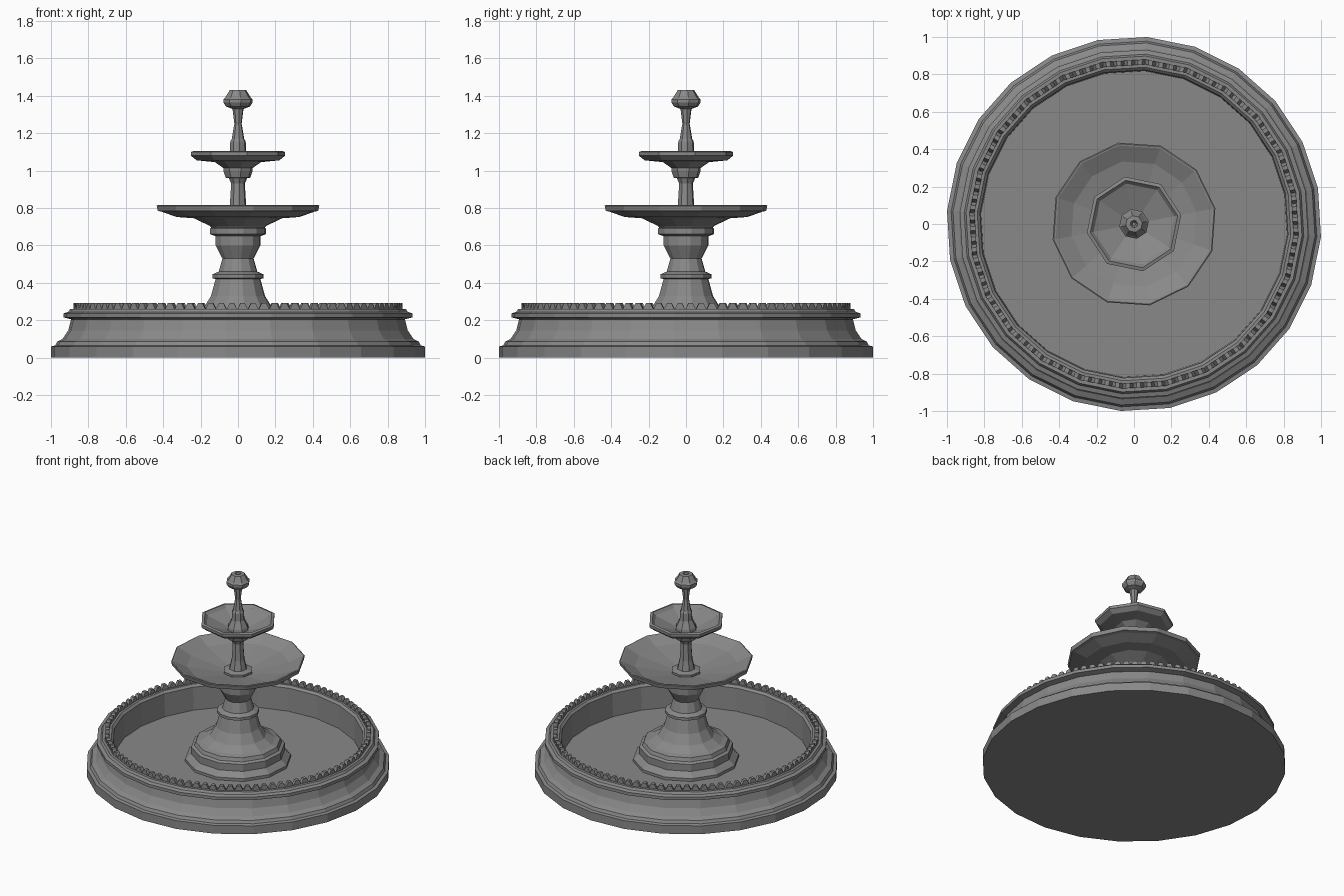
import bpy, bmesh, math

if "Cube" in bpy.data.objects:
    bpy.data.objects.remove(bpy.data.objects["Cube"])

START = math.radians(11)

stone = bpy.data.materials.new("dark_stone")
stone.diffuse_color = (.25, .25, .25, 1)
stone.use_nodes = True
stone.node_tree.nodes["Principled BSDF"].inputs["Base Color"].default_value = stone.diffuse_color


def lathe(name, profile, sides):
    """Spin a (radius, z) profile into a closed, flat-faced solid."""
    bm = bmesh.new()
    rings = []
    for r, z in profile:
        rings.append([bm.verts.new((r * math.cos(START + math.tau * i / sides),
                                    r * math.sin(START + math.tau * i / sides), z))
                      for i in range(sides)])
    for a, b in zip(rings, rings[1:]):
        for i in range(sides):
            j = (i + 1) % sides
            bm.faces.new((a[i], a[j], b[j], b[i]))
    bm.faces.new(rings[0][::-1])
    bm.faces.new(rings[-1])
    return finish(name, bm)


def finish(name, bm):
    bmesh.ops.recalc_face_normals(bm, faces=bm.faces)
    me = bpy.data.meshes.new(name)
    bm.to_mesh(me)
    bm.free()
    me.materials.append(stone)
    ob = bpy.data.objects.new(name, me)
    bpy.context.collection.objects.link(ob)
    return ob


# Large round basin with moulded outside, rim and sunken floor
lathe("basin", [(1.002, 0), (1.002, .06), (.98, .065), (.97, .085), (.94, .10), (.91, .145),
                (.895, .205), (.934, .215), (.934, .237), (.91, .245), (.90, .26),
                (.84, .26), (.825, .245), (.82, .08)], 24)

# Stepped foot, flared pedestal and baluster
lathe("pedestal", [(.35, .08), (.35, .10), (.31, .135), (.31, .185), (.29, .195),
                   (.28, .22), (.245, .23), (.188, .265), (.147, .33), (.122, .42),
                   (.14, .425), (.14, .445), (.105, .46), (.085, .53), (.122, .60),
                   (.122, .65), (.152, .66), (.152, .69), (.14, .70)], 12)

# Wide lower bowl with a thin lip
lathe("lower_bowl", [(.14, .69), (.155, .705), (.24, .745), (.335, .752), (.415, .78),
                     (.437, .785), (.443, .812), (.437, .815), (.427, .813), (.34, .77),
                     (.10, .72)], 12)

# Upper column with its collar
lathe("upper_column", [(.10, .70), (.10, .735), (.06, .745), (.045, .81), (.037, .93),
                       (.05, .96), (.067, .962), (.08, 1.0), (.08, 1.02)], 8)

# Small upper bowl
lathe("upper_bowl", [(.075, 1.01), (.125, 1.045), (.225, 1.055), (.257, 1.08),
                     (.257, 1.10), (.238, 1.105), (.22, 1.085), (.07, 1.03)], 8)

# Spout stem and finial
lathe("spout", [(.075, 1.02), (.07, 1.05), (.045, 1.10), (.042, 1.155), (.034, 1.17),
                (.02, 1.25), (.03, 1.33), (.065, 1.342), (.08, 1.365), (.08, 1.38),
                (.07, 1.39), (.045, 1.43), (.02, 1.432), (.01, 1.415)], 8)

# Row of small tapered teeth running along the straight rim segments
bm = bmesh.new()
step = math.tau / 24
per_side = 4
for s in range(24):
    a0, a1 = START + s * step, START + (s + 1) * step
    for k in range(per_side):
        vs = []
        for t, z in ((0, .258), (.3, .293), (.7, .293), (1, .258)):
            f = (k + t) / per_side
            for r in (.855, .882):
                vs.append(bm.verts.new((
                    r * ((1 - f) * math.cos(a0) + f * math.cos(a1)),
                    r * ((1 - f) * math.sin(a0) + f * math.sin(a1)), z)))
        for q in ((0, 2, 3, 1), (2, 4, 5, 3), (4, 6, 7, 5), (6, 0, 1, 7),
                  (0, 6, 4, 2), (1, 3, 5, 7)):
            bm.faces.new([vs[i] for i in q])
finish("rim_teeth", bm)
